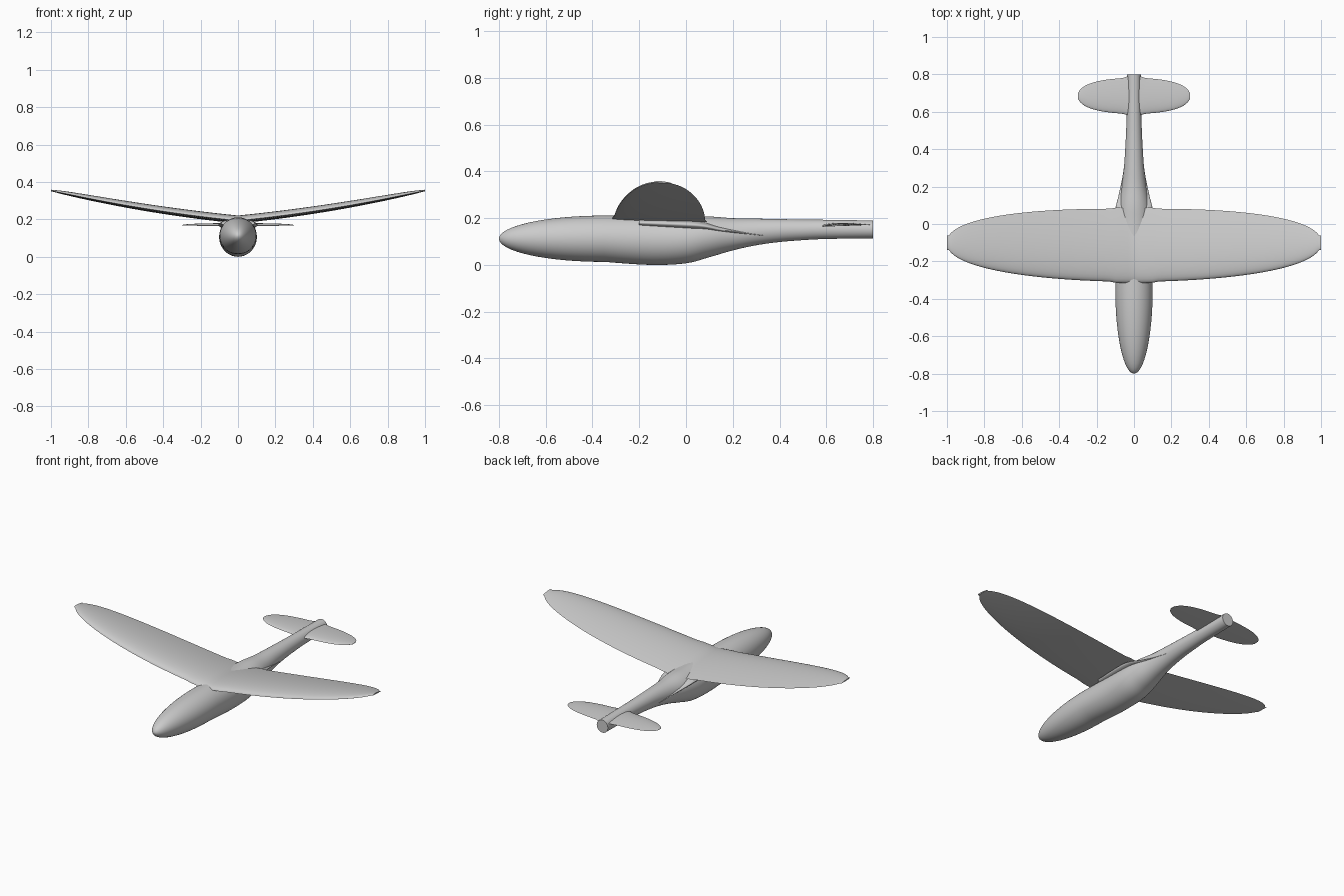
import bpy
import bmesh
import math

cube = bpy.data.objects.get("Cube")
if cube:
    bpy.data.objects.remove(cube, do_unlink=True)

GREY = (0.6, 0.6, 0.6, 1.0)
paint = bpy.data.materials.new("plain grey")
paint.use_nodes = True
paint.diffuse_color = GREY
paint.node_tree.nodes["Principled BSDF"].inputs["Base Color"].default_value = GREY


def loft(name, rings):
    """Skin a list of equal closed rings and cap both ends."""
    bm = bmesh.new()
    loops = [[bm.verts.new(p) for p in ring] for ring in rings]
    count = len(loops[0])
    for a, b in zip(loops, loops[1:]):
        for i in range(count):
            j = (i + 1) % count
            bm.faces.new((a[i], a[j], b[j], b[i]))
    bm.faces.new(loops[0])
    bm.faces.new(loops[-1])
    bmesh.ops.recalc_face_normals(bm, faces=bm.faces)
    mesh = bpy.data.meshes.new(name)
    bm.to_mesh(mesh)
    bm.free()
    mesh.materials.append(paint)
    obj = bpy.data.objects.new(name, mesh)
    bpy.context.collection.objects.link(obj)
    bpy.ops.object.select_all(action='DESELECT')
    obj.select_set(True)
    bpy.context.view_layer.objects.active = obj
    bpy.ops.object.shade_smooth_by_angle(angle=math.radians(40))
    return obj


def smooth_path(stations, steps=6):
    """Catmull-Rom interpolation through station tuples."""
    pts = [stations[0]] + stations + [stations[-1]]
    out = []
    for p, q, r, s in zip(pts, pts[1:], pts[2:], pts[3:]):
        for k in range(steps):
            t = k / steps
            out.append(tuple(
                b + t * (c - a + t * (2 * a - 5 * b + 4 * c - d + t * (3 * (b - c) + d - a))) / 2
                for a, b, c, d in zip(p, q, r, s)))
    return out + [stations[-1]]


def ellipse(y, zc, w, h, count=48):
    angles = [2 * math.pi * i / count for i in range(count)]
    return [(w * math.cos(a), y, zc + h * math.sin(a)) for a in angles]


def lifting_surface(name, span, half_chord, centre_y, rise, thick, tilt, root, flare,
                    shift=0.0, sections=96, points=20):
    """Rounded wing: airfoil sections lofted from one tip to the other."""
    rings = []
    for k in range(sections + 1):
        s = math.sin(math.pi * (k / sections - 0.5))
        u = abs(s)
        size = max(0.2, max(0.0, 1 - u ** 2.3) ** (1 / 2.3))
        fillet = flare * math.exp(-max(0.0, u * span - root) / 0.015)
        chord = half_chord * size + fillet
        ring = []
        for i in range(2 * points):
            a = math.pi * i / points
            f = (1 - math.cos(a)) / 2
            bulge = 2.6 * math.sqrt(f) * (1 - f) * thick * size
            z = rise(u) + tilt * size * (f - 0.4)
            z += bulge if a < math.pi else -0.15 * bulge
            ring.append((s * span, centre_y + shift * u + chord * (2 * f - 1), z))
        rings.append(ring)
    return loft(name, rings)


# Fuselage: elliptical nose, then (y, centre z, half width, half height) stations
nose = []
for k in range(16):
    a = math.pi / 2 * k / 16
    r = max(0.02, math.sin(a))
    nose.append(ellipse(-0.35 - 0.45 * math.cos(a), 0.112, 0.1 * r, 0.099 * r))
body = [
    (-0.35, 0.112, 0.1, 0.099),
    (-0.15, 0.105, 0.1, 0.105),
    (0.0, 0.107, 0.1, 0.1),
    (0.1, 0.12, 0.088, 0.087),
    (0.2, 0.131, 0.067, 0.069),
    (0.3, 0.141, 0.054, 0.057),
    (0.4, 0.147, 0.047, 0.049),
    (0.5, 0.15, 0.042, 0.044),
    (0.6, 0.152, 0.039, 0.041),
    (0.8, 0.152, 0.037, 0.038),
]
loft("fuselage", nose + [ellipse(*s) for s in smooth_path(body)])

# Fairing that blends the wing root back into the fuselage
fairing = [
    (-0.2, 0.18, 0.09, 0.02),
    (0.0, 0.172, 0.104, 0.025),
    (0.08, 0.165, 0.1, 0.02),
    (0.15, 0.151, 0.083, 0.016),
    (0.25, 0.136, 0.062, 0.01),
    (0.33, 0.126, 0.05, 0.004),
]
loft("wing_root_fairing", [ellipse(*s) for s in smooth_path(fairing)])

# Main wing with upswept dihedral, and flat tailplane
lifting_surface("main_wing", 1.0, 0.195, -0.115, lambda u: 0.187 + 0.1 * u + 0.065 * u * u,
                0.032, -0.015, 0.1, 0.006, shift=0.015)
lifting_surface("tailplane", 0.3, 0.095, 0.685, lambda u: 0.168,
                0.012, 0.006, 0.04, 0.008)
